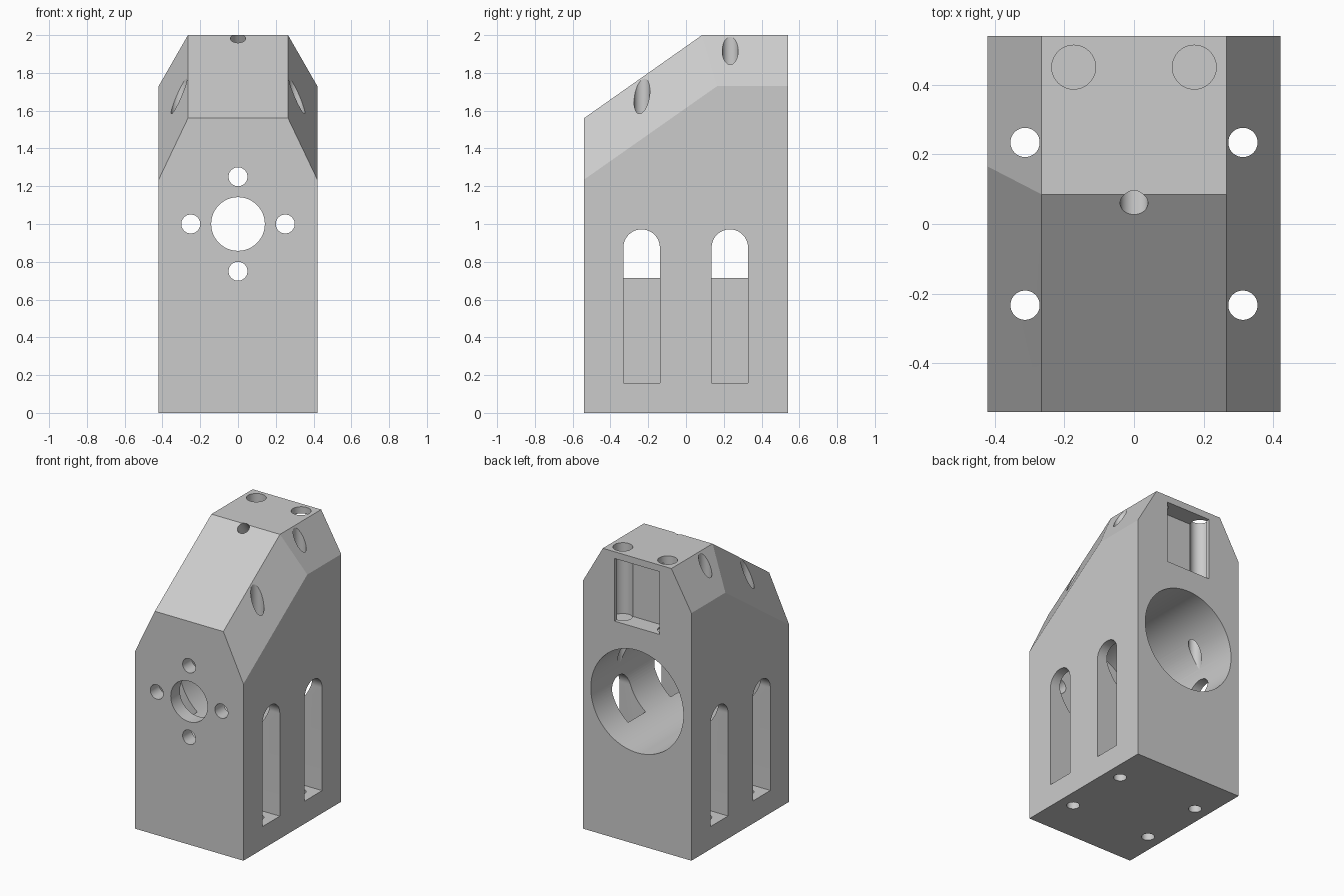
import bpy
import bmesh
from math import pi, sin, cos, atan2
from mathutils import Vector

cube = bpy.data.objects.get("Cube")
if cube:
    bpy.data.objects.remove(cube, do_unlink=True)

grey = bpy.data.materials.new("mid_grey")
grey.use_nodes = True
grey.diffuse_color = (0.6, 0.6, 0.6, 1)
grey.node_tree.nodes["Principled BSDF"].inputs["Base Color"].default_value = (0.6, 0.6, 0.6, 1)

W, D = 0.42, 0.54      # half width and half depth
RIDGE = 0.265          # half width of the flat top


def add_hull(name, points):
    """Convex solid around a set of points, with flat faces merged."""
    bm = bmesh.new()
    for p in points:
        bm.verts.new(p)
    bmesh.ops.convex_hull(bm, input=bm.verts)
    bmesh.ops.dissolve_limit(bm, angle_limit=0.01, verts=bm.verts, edges=bm.edges)
    bmesh.ops.recalc_face_normals(bm, faces=bm.faces)
    mesh = bpy.data.meshes.new(name)
    bm.to_mesh(mesh)
    bm.free()
    mesh.materials.append(grey)
    obj = bpy.data.objects.new(name, mesh)
    bpy.context.collection.objects.link(obj)
    return obj


def cut(tool):
    """Subtract a tool from the housing and discard it."""
    tool.hide_render = True
    mod = housing.modifiers.new("cut", "BOOLEAN")
    mod.operation = "DIFFERENCE"
    mod.solver = "EXACT"
    mod.object = tool
    bpy.context.view_layer.objects.active = housing
    bpy.ops.object.modifier_apply(modifier=mod.name)
    bpy.data.objects.remove(tool, do_unlink=True)


def drill(start, end, radius, sides=64):
    """Cut a round hole between two points."""
    a, b = Vector(start), Vector(end)
    turn = (b - a).to_track_quat("Z", "Y")
    ring = [turn @ Vector((radius * cos(2 * pi * i / sides), radius * sin(2 * pi * i / sides), 0))
            for i in range(sides)]
    cut(add_hull("drill", [c + p for c in (a, b) for p in ring]))


def box_points(x0, x1, y0, y1, z0, z1):
    return [(x, y, z) for x in (x0, x1) for y in (y0, y1) for z in (z0, z1)]


# Housing block with sloped front and chamfered shoulders
corners = []
for s in (-1, 1):
    corners += [(s * W, -D, 0), (s * W, D, 0), (s * W, -D, 1.235), (s * W, 0.165, 1.73), (s * W, D, 1.73),
                (s * RIDGE, -D, 1.56), (s * RIDGE, 0.085, 2), (s * RIDGE, D, 2)]
housing = add_hull("housing", corners)

# Large bore from the back, shaft hole and four screw holes in the front wall
drill((0, D + 0.1, 1), (0, -0.44, 1), 0.358, 128)
drill((0, -D - 0.1, 1), (0, -0.3, 1), 0.142)
for k in range(4):
    x, z = 0.25 * cos(k * pi / 2), 1 + 0.25 * sin(k * pi / 2)
    drill((x, -D - 0.1, z), (x, -0.4, z), 0.05)

# Round-topped side slots and the vertical bolt holes through them
for s in (-1, 1):
    for y in (-0.235, 0.232):
        r = 0.0965
        arch = [(y + r * cos(pi * i / 32), 0.875 + r * sin(pi * i / 32)) for i in range(33)]
        arch += [(y - r, 0.158), (y + r, 0.158)]
        cut(add_hull("slot", [(s * x, py, pz) for x in (0.217, 0.6) for py, pz in arch]))
        drill((s * 0.3125, y + 0.002, -0.1), (s * 0.3125, y + 0.002, 2.1), 0.042)

# Rectangular pocket high on the back, with a rod hole at each end
cut(add_hull("pocket", box_points(-0.175, 0.175, 0.415, D + 0.1, 1.515, 1.953)))
for s in (-1, 1):
    drill((s * 0.173, 0.45, 2.1), (s * 0.173, 0.45, 1.505), 0.063)

# Angled hole square to the sloped front
slope = atan2(2 - 1.56, 0.085 + D)
inward = Vector((0, sin(slope), -cos(slope)))
mouth = Vector((0, 0.06, 1.982))
drill(mouth - inward * 0.1, mouth + inward * 0.3, 0.04)

# Smooth the bores, keep the block edges crisp
bpy.ops.object.select_all(action="DESELECT")
housing.select_set(True)
bpy.context.view_layer.objects.active = housing
bpy.ops.object.shade_smooth_by_angle(angle=pi / 18)
